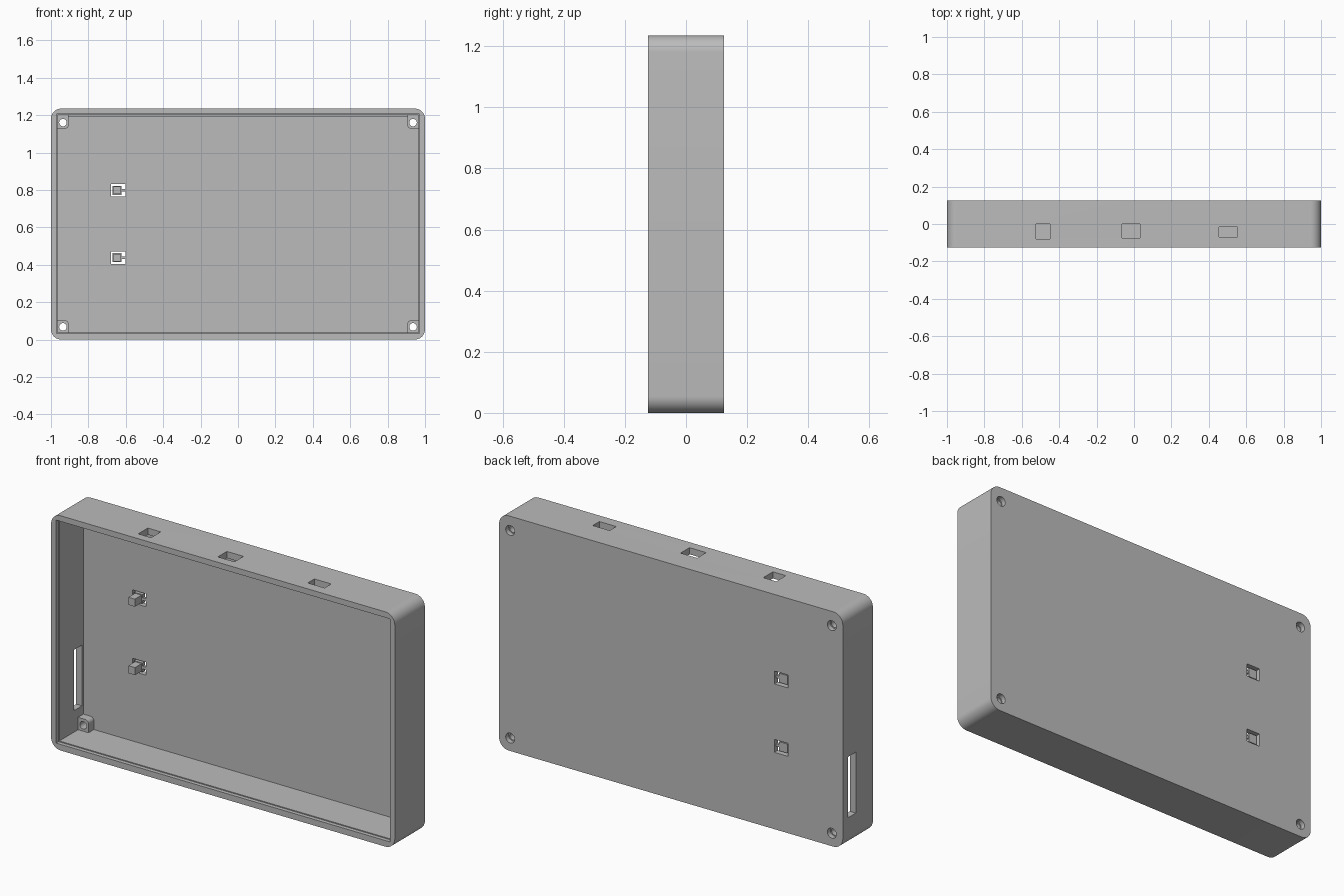
import bpy, bmesh, math
from mathutils import Matrix

if "Cube" in bpy.data.objects:
    bpy.data.objects.remove(bpy.data.objects["Cube"])

W, H, D = 2.0, 1.235, 0.25        # width, height, depth
BACK = D / 2
FLOOR = 0.095                     # inner face of the back panel

grey = bpy.data.materials.new("plain grey")
grey.use_nodes = True
colour = (0.5, 0.5, 0.5, 1)
grey.diffuse_color = colour
grey.node_tree.nodes["Principled BSDF"].inputs["Base Color"].default_value = colour


def finish(name, bm):
    mesh = bpy.data.meshes.new(name)
    bm.to_mesh(mesh)
    bm.free()
    mesh.materials.append(grey)
    obj = bpy.data.objects.new(name, mesh)
    bpy.context.collection.objects.link(obj)
    return obj


def box(name, x, y, z, radius=0, rounded=lambda p: True):
    """Box from three (low, high) ranges; chosen edges along y get rounded."""
    bm = bmesh.new()
    bmesh.ops.create_cube(bm, size=1)
    for v in bm.verts:
        v.co = [(lo + hi) / 2 + c * (hi - lo) for c, (lo, hi) in zip(v.co, (x, y, z))]
    if radius:
        edges = [e for e in bm.edges
                 if abs(e.verts[0].co.y - e.verts[1].co.y) > 1e-4 and rounded(e.verts[0].co)]
        bmesh.ops.bevel(bm, geom=edges, offset=radius, segments=10, profile=0.5, affect='EDGES')
    return finish(name, bm)


def cylinder(name, x, z, radius, y):
    bm = bmesh.new()
    place = Matrix.Translation((x, sum(y) / 2, z)) @ Matrix.Rotation(math.pi / 2, 4, 'X')
    bmesh.ops.create_cone(bm, cap_ends=True, segments=32, radius1=radius, radius2=radius,
                          depth=y[1] - y[0], matrix=place)
    return finish(name, bm)


def cut(target, cutter):
    cutter.hide_render = True
    mod = target.modifiers.new("cut", 'BOOLEAN')
    mod.operation, mod.solver, mod.object = 'DIFFERENCE', 'EXACT', cutter
    bpy.ops.object.select_all(action='DESELECT')
    bpy.context.view_layer.objects.active = target
    target.select_set(True)
    bpy.ops.object.modifier_apply(modifier=mod.name)
    bpy.data.objects.remove(cutter)


# Open tray with a shallow lid seat around the front edge
shell = box("case_shell", (-W / 2, W / 2), (-BACK, BACK), (0, H), 0.055)
parts = [shell]
cut(shell, box("cavity", (-0.966, 0.966), (-0.2, FLOOR), (0.037, 1.2)))
cut(shell, box("lid_seat", (-0.971, 0.971), (-0.2, -0.105), (0.032, 1.205)))

# Ports through the top wall
for x, y in (((-0.525, -0.45), (-0.08, 0)),
             ((-0.065, 0.032), (-0.075, 0)),
             ((0.455, 0.553), (-0.07, -0.015))):
    cut(shell, box("port", x, y, (1.1, 1.3)))

# Tall slot through the right wall
cut(shell, box("side_slot", (-1.1, -0.9), (0.017, 0.083), (0.15, 0.47)))

# Corner screw posts with counterbored holes
for side in (-1, 1):
    for z0, z1, hole_z in ((0.03, 0.102, 0.068), (1.128, 1.203, 1.16)):
        x = sorted((side * 0.905, side * 0.975))
        post = box("screw_post", x, (0.05, FLOOR + 0.005), (z0, z1), 0.02,
                   lambda p: abs(p.x) < 0.92 and 0.09 < p.z < 1.15)
        parts.append(post)
        for part in (shell, post):
            cut(part, cylinder("screw_hole", side * 0.936, hole_z, 0.02, (0, 0.2)))
        cut(shell, cylinder("counterbore", side * 0.936, hole_z, 0.026, (0.1, 0.2)))

# Low ledge along the top of the back panel, between the posts
parts.append(box("top_ledge", (-0.91, 0.91), (0.075, FLOOR + 0.005), (1.19, 1.205)))

# Two flexing push buttons in the back panel
for z in (0.798, 0.438):
    cut(shell, box("button_window", (-0.68, -0.602), (0, 0.2), (z - 0.034, z + 0.034)))
    parts += [
        box("button_pad", (-0.671, -0.623), (FLOOR, 0.115), (z - 0.024, z + 0.024)),
        box("button_post", (-0.666, -0.628), (0.04, FLOOR + 0.005), (z - 0.02, z + 0.02)),
        box("button_hinge", (-0.626, -0.6), (FLOOR + 0.002, 0.112), (z - 0.007, z + 0.007)),
    ]

# Smooth the rounded corners and keep the edges crisp
bpy.ops.object.select_all(action='DESELECT')
for part in parts:
    part.select_set(True)
bpy.context.view_layer.objects.active = shell
bpy.ops.object.shade_smooth_by_angle(angle=math.radians(30))
